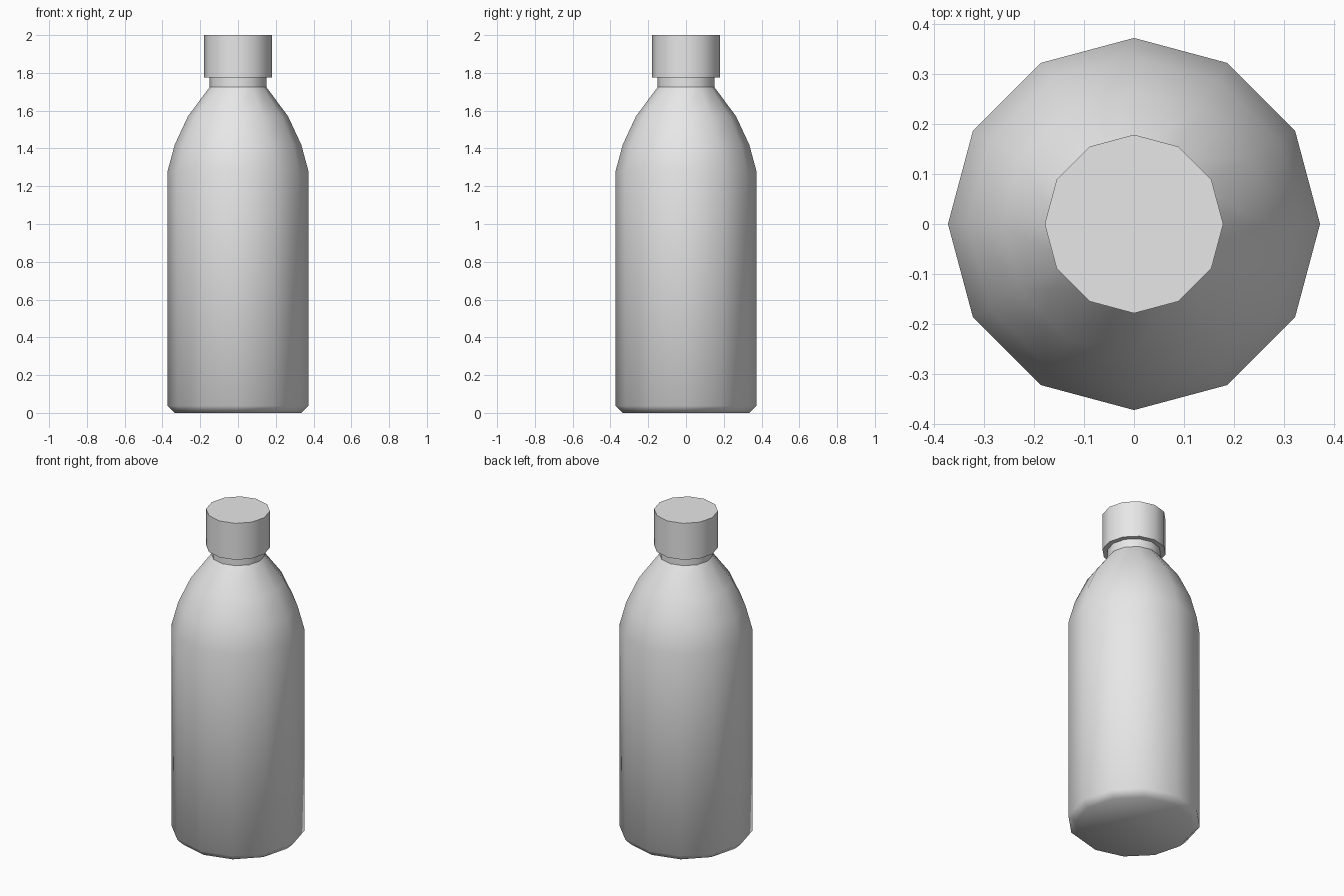
import bpy
import bmesh
from math import cos, sin, tau, radians

SIDES = 12

cube = bpy.data.objects.get("Cube")
if cube:
    bpy.data.objects.remove(cube, do_unlink=True)

grey = bpy.data.materials.new("light grey")
grey.use_nodes = True
colour = (0.8, 0.8, 0.8, 1)
grey.diffuse_color = colour
grey.node_tree.nodes["Principled BSDF"].inputs["Base Color"].default_value = colour


def lathe(name, profile, close_bottom=True, close_top=True, sharp_angle=180):
    """Revolve a radius/height profile into a twelve-sided part."""
    bm = bmesh.new()
    rings = []
    for r, z in profile:
        angles = [tau * i / SIDES for i in range(SIDES)]
        rings.append([bm.verts.new((r * cos(a), r * sin(a), z)) for a in angles])
    for low, high in zip(rings, rings[1:]):
        for i in range(SIDES):
            j = (i + 1) % SIDES
            bm.faces.new((low[i], low[j], high[j], high[i]))
    if close_bottom:
        bm.faces.new(rings[0][::-1])
    if close_top:
        bm.faces.new(rings[-1])
    mesh = bpy.data.meshes.new(name)
    bm.to_mesh(mesh)
    bm.free()
    mesh.materials.append(grey)
    obj = bpy.data.objects.new(name, mesh)
    bpy.context.collection.objects.link(obj)
    bpy.ops.object.select_all(action="DESELECT")
    obj.select_set(True)
    bpy.context.view_layer.objects.active = obj
    bpy.ops.object.shade_smooth_by_angle(angle=radians(sharp_angle))
    return obj


# Body with a chamfered base and rounded shoulder, smooth all over
lathe("bottle_body",
      [(0.335, 0), (0.373, 0.037), (0.373, 1.28), (0.335, 1.42),
       (0.265, 1.57), (0.15, 1.725)],
      close_top=False)

# Neck, with a crisp line where it meets the shoulder
lathe("bottle_neck", [(0.15, 1.725), (0.15, 1.78)],
      close_bottom=False, close_top=False)

# Screw cap with sharp rims
lathe("bottle_cap", [(0.179, 1.775), (0.179, 2.0)], sharp_angle=40)
